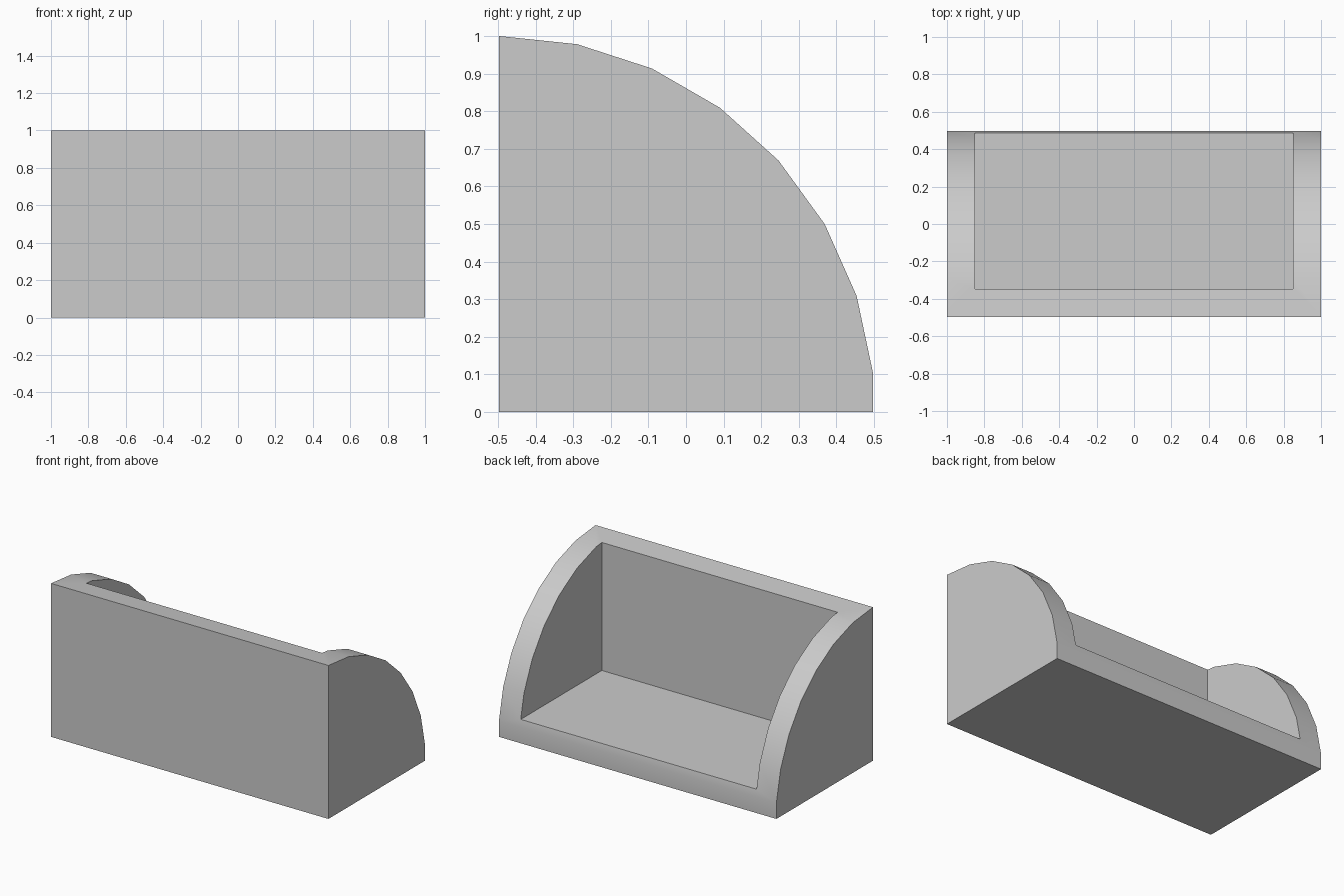
import bpy, bmesh, math

cube = bpy.data.objects.get("Cube")
if cube:
    bpy.data.objects.remove(cube, do_unlink=True)

HALF_WIDTH = 1.0
WALL = 0.15
STEP = math.radians(12)
DEPTH = math.cos(STEP / 2)      # arc ends in a vertical facet
FRONT = -DEPTH / 2

grey = bpy.data.materials.new("light grey")
grey.use_nodes = True
grey.diffuse_color = (0.6, 0.6, 0.6, 1)
grey.node_tree.nodes["Principled BSDF"].inputs["Base Color"].default_value = (0.6, 0.6, 0.6, 1)


def extrude_profile(name, profile, half_width):
    """Extrude a (y, z) outline symmetrically along x."""
    bm = bmesh.new()
    face = bm.faces.new([bm.verts.new((-half_width, y, z)) for y, z in profile])
    ext = bmesh.ops.extrude_face_region(bm, geom=[face])
    verts = [g for g in ext["geom"] if isinstance(g, bmesh.types.BMVert)]
    bmesh.ops.translate(bm, verts=verts, vec=(2 * half_width, 0, 0))
    bmesh.ops.recalc_face_normals(bm, faces=bm.faces)
    mesh = bpy.data.meshes.new(name)
    bm.to_mesh(mesh)
    bm.free()
    mesh.materials.append(grey)
    obj = bpy.data.objects.new(name, mesh)
    bpy.context.collection.objects.link(obj)
    return obj


# Quarter-round body: flat front and base, faceted arc at the back
arc = [(FRONT + math.sin(i * STEP), math.cos(i * STEP)) for i in range(8)]
body = extrude_profile("quarter_round_bin", [(FRONT, 0)] + arc + [(-FRONT, 0)], HALF_WIDTH)

# Box-shaped cavity, open through the curved side
near, far, top = FRONT + WALL, 1.0, 1.5
cutter = extrude_profile("cavity_cutter",
                         [(near, WALL), (near, top), (far, top), (far, WALL)],
                         HALF_WIDTH - WALL)
cutter.hide_render = True

cut = body.modifiers.new("cavity", 'BOOLEAN')
cut.operation = 'DIFFERENCE'
cut.solver = 'EXACT'
cut.object = cutter

bpy.ops.object.select_all(action='DESELECT')
body.select_set(True)
bpy.context.view_layer.objects.active = body
bpy.ops.object.modifier_apply(modifier=cut.name)
bpy.data.objects.remove(cutter, do_unlink=True)

# Smooth the arc while keeping the box edges crisp
bpy.ops.object.shade_smooth_by_angle(angle=math.radians(30))
